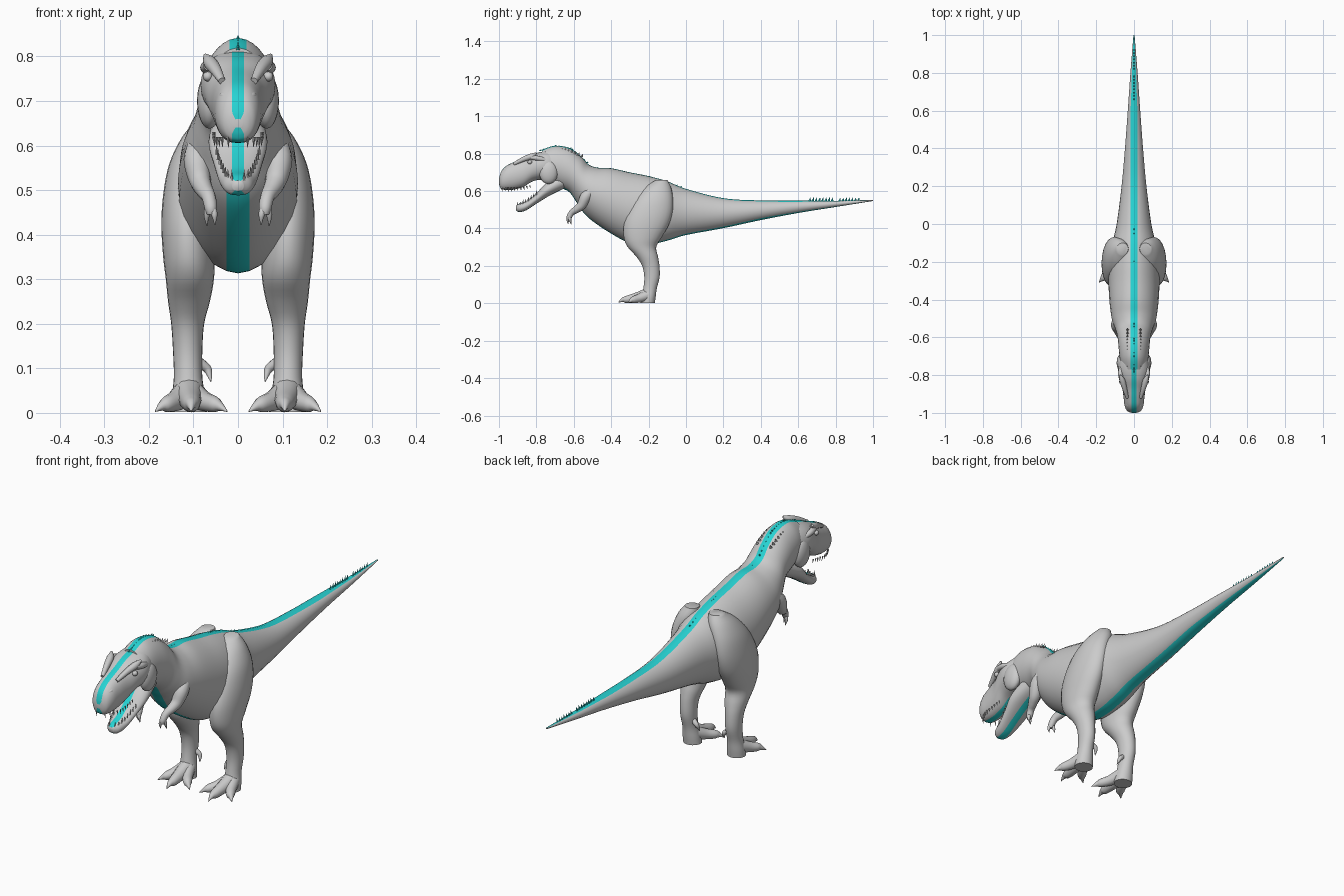
import bpy, bmesh, math
from mathutils import Vector


def material(name, rgb):
    m = bpy.data.materials.new(name)
    m.diffuse_color = (*rgb, 1)
    return m


GREY = material("grey skin", (0.6, 0.6, 0.6))
CYAN = material("cyan stripe", (0.02, 0.65, 0.65))


def smooth_rows(rows, steps):
    """Catmull-Rom interpolation of rows of numbers."""
    out = []
    for i in range(len(rows) - 1):
        a, b = rows[max(i - 1, 0)], rows[i]
        c, d = rows[i + 1], rows[min(i + 2, len(rows) - 1)]
        for k in range(steps):
            t = k / steps
            out.append([0.5 * (2 * q + (r - p) * t + (2 * p - 5 * q + 4 * r - s) * t * t
                               + (3 * q - p - 3 * r + s) * t ** 3)
                        for p, q, r, s in zip(a, b, c, d)])
    out.append(list(rows[-1]))
    return out


def finish(name, bm, mirror=False, angle=50):
    bmesh.ops.recalc_face_normals(bm, faces=bm.faces)
    me = bpy.data.meshes.new(name)
    bm.to_mesh(me)
    bm.free()
    me.materials.append(GREY)
    me.materials.append(CYAN)
    ob = bpy.data.objects.new(name, me)
    bpy.context.collection.objects.link(ob)
    if mirror:
        ob.modifiers.new("mirror", 'MIRROR')
    bpy.ops.object.select_all(action='DESELECT')
    ob.select_set(True)
    bpy.context.view_layer.objects.active = ob
    bpy.ops.object.shade_smooth_by_angle(angle=math.radians(angle))
    return ob


def skin(bm, rings, striped=()):
    """Join rings of points, colouring the chosen columns cyan."""
    vs = [[bm.verts.new(p) for p in r] for r in rings]
    n = len(vs[0])
    for a, b in zip(vs, vs[1:]):
        for j in range(n):
            f = bm.faces.new((a[j], a[(j + 1) % n], b[(j + 1) % n], b[j]))
            f.material_index = int(j in striped)
    bm.faces.new(vs[0])
    bm.faces.new(vs[-1])


def trunk(name, rows, top_s, low_s, power, steps=6, side=12):
    """Symmetric loft; row = top y, top z, bottom y, bottom z, half width."""
    rings = []
    for yt, zt, yb, zb, w in smooth_rows(rows, steps):
        w = max(w, 0.002)
        a0 = math.asin(min(top_s / w, 0.55) ** (1 / power))
        a1 = math.pi - math.asin(min(low_s / w, 0.55) ** (1 / power))
        angs = [0] + [a0 + (a1 - a0) * k / side for k in range(side + 1)] + [math.pi]
        half = []
        for a in angs:
            t = (1 - math.cos(a)) / 2
            half.append(Vector((w * max(math.sin(a), 0) ** power,
                                yt + (yb - yt) * t, zt + (zb - zt) * t)))
        left = [Vector((-p.x, p.y, p.z)) for p in reversed(half[1:-1])]
        rings.append(half + left)
    n = len(rings[0])
    bm = bmesh.new()
    skin(bm, rings, (0, n - 1, n // 2 - 1, n // 2))
    return finish(name, bm)


def add_tube(bm, rows, steps=4, sides=12):
    """Round tube; row = x, y, z, radius."""
    rows = smooth_rows(rows, steps)
    pts = [Vector(r[:3]) for r in rows]
    rings = []
    for i, p in enumerate(pts):
        d = (pts[min(i + 1, len(pts) - 1)] - pts[max(i - 1, 0)]).normalized()
        u = d.cross(Vector((1, 0.05, 0))).normalized()
        v = d.cross(u)
        r = max(rows[i][3], 0.0008)
        rings.append([p + r * (u * math.cos(k * math.tau / sides) + v * math.sin(k * math.tau / sides))
                      for k in range(sides)])
    skin(bm, rings)


def tubes(name, paths):
    bm = bmesh.new()
    for p in paths:
        add_tube(bm, p)
    return finish(name, bm, True)


def ellipsoid(name, centre, size):
    bm = bmesh.new()
    bmesh.ops.create_uvsphere(bm, u_segments=20, v_segments=12, radius=1)
    for v in bm.verts:
        v.co = Vector([c + s * q for c, s, q in zip(centre, size, v.co)])
    return finish(name, bm, True)


def add_spike(bm, base, tip, rx, ry, mat=0):
    b = Vector(base)
    ring = [bm.verts.new(b + Vector((x, y, 0))) for x, y in ((rx, 0), (0, ry), (-rx, 0), (0, -ry))]
    t = bm.verts.new(tip)
    for i in range(4):
        bm.faces.new((ring[i], ring[(i + 1) % 4], t)).material_index = mat
    bm.faces.new(ring)


# Tail, torso and neck
trunk("body", [
    (1, .553, 1, .547, .003), (.8, .548, .8, .515, .019), (.6, .549, .6, .483, .033),
    (.4, .55, .4, .445, .048), (.2, .562, .2, .402, .066), (0, .612, 0, .365, .092),
    (-.1, .652, -.1, .335, .115), (-.2, .68, -.2, .315, .13), (-.3, .70, -.3, .322, .135),
    (-.4, .722, -.42, .385, .13), (-.47, .725, -.53, .465, .118), (-.52, .742, -.585, .54, .10),
    (-.56, .785, -.625, .595, .088), (-.62, .828, -.68, .62, .082), (-.70, .842, -.73, .64, .075),
    (-.77, .82, -.77, .67, .06)], .019, .026, 1.12)

# Skull and upper jaw
trunk("upper_head", [
    (-.67, .80, -.67, .66, .05), (-.72, .815, -.72, .645, .075), (-.77, .81, -.77, .66, .084),
    (-.82, .797, -.82, .652, .076), (-.87, .775, -.87, .622, .062), (-.92, .755, -.92, .608, .055),
    (-.96, .735, -.96, .606, .050), (-.985, .71, -.985, .61, .040), (-.997, .68, -.995, .622, .026),
    (-1, .66, -1, .64, .010)], .013, .014, .78)

# Open lower jaw
trunk("lower_jaw", [
    (-.67, .69, -.65, .615, .055), (-.75, .64, -.73, .575, .066), (-.80, .588, -.80, .532, .054),
    (-.85, .550, -.855, .497, .042), (-.89, .534, -.892, .488, .031), (-.91, .522, -.91, .498, .012)],
    .013, .016, .8)

# Head details
ellipsoid("jaw_muscle", (.064, -.735, .70), (.028, .05, .062))
ellipsoid("eye", (.068, -.835, .755), (.011, .012, .011))
tubes("brow_ridge", [[(.036, -.92, .745, .008), (.050, -.87, .770, .013), (.063, -.825, .787, .015),
                      (.074, -.80, .803, .004)],
                     [(.066, -.825, .78, .012), (.072, -.79, .775, .013), (.066, -.75, .765, .010)]])
tubes("nostril_ridge", [[(.022, -.975, .705, .006), (.032, -.955, .712, .010), (.036, -.925, .71, .005)]])

# Teeth along both jaws
bm = bmesh.new()
for i in range(10):
    t = i / 9
    y = -.985 + .15 * t
    x = .022 + .032 * min(1, t * 2.2) ** .6
    z = .619 + .025 * max(0, t - .55)
    add_spike(bm, (x, y, z), (x * .97, y + .004, z - .026 + .008 * t), .004, .005)
for i in range(8):
    t = i / 7
    y = -.902 + .10 * t
    x = .014 + .034 * t ** .7
    z = .522 + .058 * t ** 1.5
    add_spike(bm, (x, y, z), (x, y + .004, z + .025), .0035, .0045)
finish("teeth", bm, True, 20)

# Scutes on the neck and back, spines on the tail
bm = bmesh.new()
for y0, y1, z0, z1, n, h in ((-.78, -.70, .815, .84, 6, .008), (-.70, -.62, .84, .826, 6, .008),
                             (-.61, -.53, .82, .75, 6, .008), (-.48, -.20, .722, .676, 16, .006),
                             (-.19, -.03, .673, .622, 8, .005),
                             (.66, .78, .544, .544, 8, .024), (.82, .92, .544, .545, 7, .022)):
    for i in range(n):
        t = i / (n - 1)
        y, z = y0 + (y1 - y0) * t, z0 + (z1 - z0) * t
        add_spike(bm, (0, y, z), (0, y + .006, z + h), .004, .008, 1)
finish("back_spines", bm, False, 20)

# Small raised scales beside the neck stripe
bm = bmesh.new()
for i in range(12):
    t = i / 11
    y = -.76 + .20 * t
    z = .809 + .030 * math.sin(math.pi * t * .85) - .028 * t
    add_spike(bm, (.034, y, z - .012), (.036, y + .008, z + .003), .007, .009)
finish("neck_scales", bm, True, 20)

# Legs as stacked elliptical rings: centre x, centre y, z, radius x, radius y
leg = [(.06, -.13, .66, .03, .03), (.075, -.15, .62, .05, .07), (.098, -.17, .56, .056, .10),
       (.11, -.19, .49, .058, .118), (.112, -.212, .42, .06, .12), (.110, -.232, .35, .058, .10),
       (.108, -.235, .30, .054, .076), (.110, -.208, .25, .047, .058), (.113, -.188, .20, .037, .046),
       (.113, -.182, .14, .033, .041), (.112, -.192, .08, .032, .036), (.111, -.20, .035, .038, .038),
       (.11, -.205, .002, .04, .038)]
bm = bmesh.new()
skin(bm, [[(cx + rx * math.cos(k * math.tau / 24), cy + ry * math.sin(k * math.tau / 24), z)
           for k in range(24)] for cx, cy, z, rx, ry in smooth_rows(leg, 4)])
finish("leg", bm, True)

# Toes with claws, and the raised rear claw
tubes("toes", [
    [(.111, -.20, .05, .034), (.108, -.26, .032, .027), (.105, -.315, .021, .020),
     (.105, -.338, .019, .012), (.105, -.362, .004, .001)],
    [(.105, -.20, .045, .030), (.078, -.25, .027, .023), (.053, -.285, .019, .018),
     (.040, -.298, .014, .010), (.024, -.312, .003, .001)],
    [(.117, -.20, .045, .030), (.140, -.25, .027, .023), (.160, -.283, .019, .018),
     (.172, -.295, .014, .010), (.186, -.310, .003, .001)],
    [(.090, -.18, .115, .012), (.070, -.175, .10, .010), (.064, -.18, .085, .006), (.061, -.187, .07, .001)]])

# Short arms with two fingers
tubes("arm", [
    [(.088, -.50, .61, .022), (.092, -.535, .57, .030), (.086, -.558, .525, .025),
     (.076, -.585, .502, .020), (.066, -.61, .485, .016), (.061, -.625, .46, .014), (.061, -.627, .445, .009)],
    [(.060, -.622, .465, .010), (.053, -.632, .445, .007), (.052, -.628, .422, .001)],
    [(.063, -.622, .465, .010), (.070, -.620, .445, .007), (.070, -.612, .420, .001)]])
